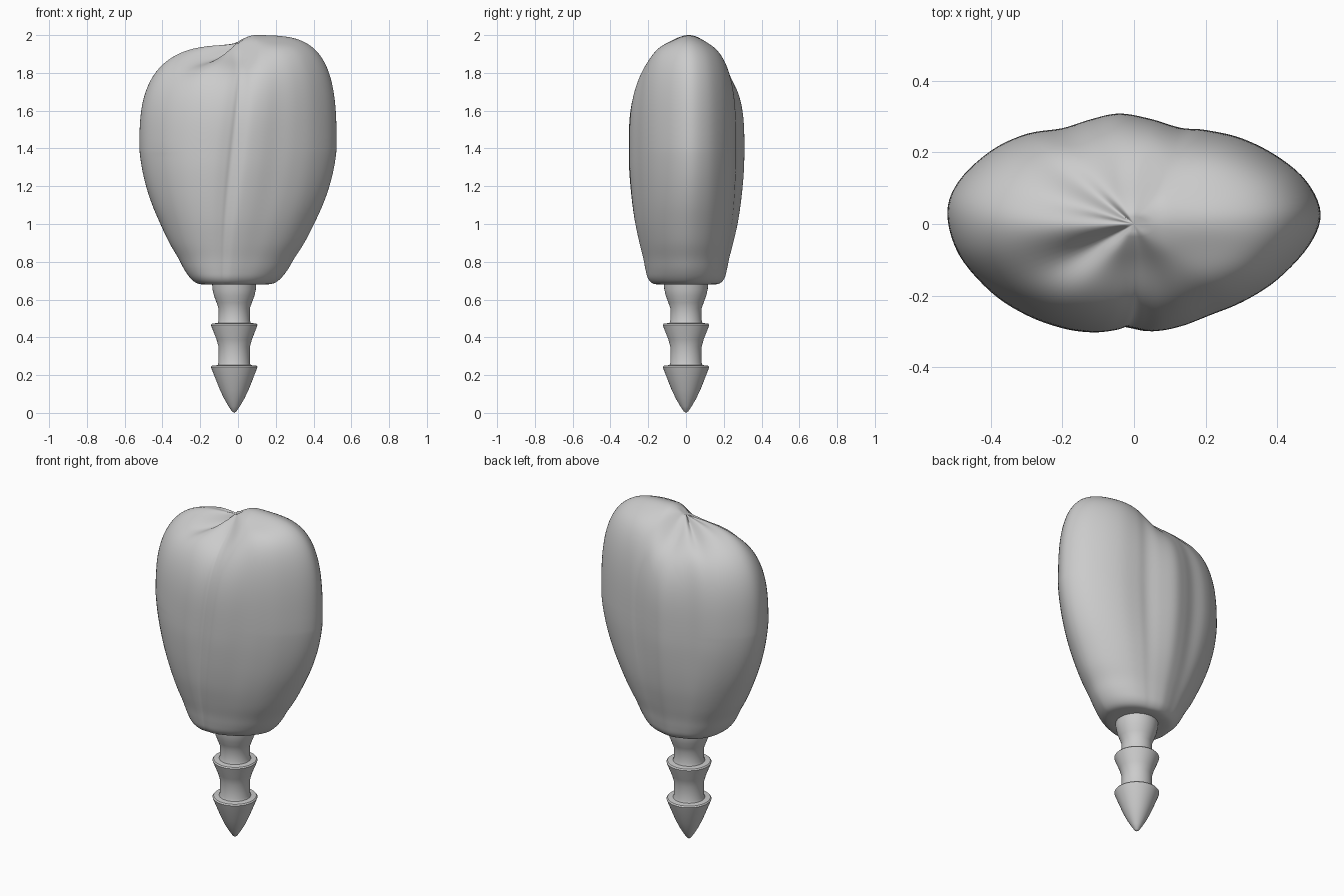
import bpy, bmesh, math
from mathutils import Vector

cube = bpy.data.objects.get("Cube")
if cube:
    bpy.data.objects.remove(cube, do_unlink=True)

grey = bpy.data.materials.new("light_grey")
grey.use_nodes = True
colour = (0.6, 0.6, 0.6, 1)
grey.diffuse_color = colour
grey.node_tree.nodes["Principled BSDF"].inputs["Base Color"].default_value = colour


def loft(name, rings, start, end, angle):
    """Skin a stack of closed rings and close both ends on a point."""
    bm = bmesh.new()
    rows = [[bm.verts.new(p) for p in ring] for ring in rings]
    n = len(rows[0])
    for low, high in zip(rows, rows[1:]):
        for i in range(n):
            j = (i + 1) % n
            bm.faces.new((low[i], low[j], high[j], high[i]))
    first, last = bm.verts.new(start), bm.verts.new(end)
    for i in range(n):
        j = (i + 1) % n
        bm.faces.new((first, rows[0][j], rows[0][i]))
        bm.faces.new((last, rows[-1][i], rows[-1][j]))
    bmesh.ops.recalc_face_normals(bm, faces=bm.faces)
    mesh = bpy.data.meshes.new(name)
    bm.to_mesh(mesh)
    bm.free()
    mesh.materials.append(grey)
    obj = bpy.data.objects.new(name, mesh)
    bpy.context.collection.objects.link(obj)
    bpy.ops.object.select_all(action="DESELECT")
    obj.select_set(True)
    bpy.context.view_layer.objects.active = obj
    bpy.ops.object.shade_smooth_by_angle(angle=math.radians(angle))
    return obj


def spline(a, b, c, d, t):
    return 0.5 * (2 * b + (c - a) * t + (2 * a - 5 * b + 4 * c - d) * t * t
                  + (3 * b - a - 3 * c + d) * t ** 3)


def smooth(lo, hi, v):
    t = min(1, max(0, (v - lo) / (hi - lo)))
    return t * t * (3 - 2 * t)


# Crown outline at its widest, with shallow lengthwise grooves
outline = [Vector(p) for p in (
    (.522, .03), (.482, .12), (.4, .19), (.3, .24), (.2, .263), (.13, .269),
    (.05, .293), (-.04, .309), (-.12, .293), (-.2, .268), (-.3, .252),
    (-.4, .205), (-.49, .12), (-.522, .03), (-.49, -.085), (-.4, -.19),
    (-.3, -.255), (-.2, -.291), (-.12, -.303), (-.06, -.297), (-.03, -.288),
    (0, -.292), (.05, -.3), (.12, -.287), (.2, -.257), (.3, -.217),
    (.4, -.155), (.49, -.06))]
n = len(outline)
section = [spline(*(outline[(i + k) % n] for k in (-1, 0, 1, 2)), s / 5)
           for i in range(n) for s in range(5)]


def rounded(p, amount):
    """Fade the grooves of an outline point towards a plain oval."""
    a = math.atan2(p.y / .295, p.x / .522)
    return p.lerp(Vector((.522 * math.cos(a), .295 * math.sin(a))), amount)


# Lower crown: height, width scale, depth scale
flare = [Vector(p) for p in (
    (.68, .22, .4), (.68, .32, .51), (.688, .395, .61), (.715, .46, .685),
    (.76, .525, .725), (.82, .59, .765), (.9, .685, .83), (1, .78, .9),
    (1.1, .865, .945), (1.2, .93, .975), (1.3, .975, .995), (1.4, 1, 1),
    (1.5, 1, 1))]


def slant(x, y, z):
    """Lean the front groove without moving the sides."""
    lean = .12 * (z - 1.4) * max(0, 1 - (x / .52) ** 2) * max(0, -y / .3)
    return Vector((x + lean, y, z))


def top_point(p, s):
    """Domed top: high on one side, pinched at the centre by folds."""
    fade = 1 - smooth(.3, 1, s)
    p = rounded(p, .5 * fade)
    x, y = p.x * s, p.y * s
    side = math.cos(math.atan2(p.y, p.x))
    along = 4.5 if side > 0 else 2.8
    power = 1.5 + (along - 1.5) * side * side
    height = .555 + .045 * smooth(-.05, .09, x)
    z = 1.4 + height * max(0, 1 - s ** power) ** .34
    # narrow the ridge from front to back
    z -= .045 * (1 - math.exp(-(y - .015) ** 2 / .01)) * fade
    r, a = math.hypot(x, y), math.atan2(y, x) % math.tau
    bump = r / .13 * math.exp(1 - r / .13)
    for fold, depth, width in ((3.6, .05, .25), (2.5, .03, .2), (3.0, .01, .15)):
        z -= depth * bump * math.exp(-((a - fold) / width) ** 2)
    return slant(x, y, z)


rings = []
for i in range(len(flare) - 2):
    for t in (0, .25, .5, .75):
        z, w, d = spline(flare[max(i - 1, 0)], flare[i], flare[i + 1], flare[i + 2], t)
        soft = [rounded(p, .7 * (1 - smooth(.7, 1.35, z))) for p in section]
        rings.append([slant(p.x * w - .02 * (1 - w), p.y * d, z) for p in soft])
steps = 44
for k in range(steps):
    s = math.cos(math.pi / 2 * k / steps) ** .8
    rings.append([top_point(p, s) for p in section])
loft("crown", rings, (-.02, 0, .68), (0, 0, 1.955), 60)

# Barbed post turned from a profile of radius and height
profile = [(.012, .008), (.03, .035), (.055, .078), (.077, .125), (.093, .165),
           (.121, .236), (.123, .243), (.117, .25), (.087, .253), (.083, .265),
           (.083, .35), (.094, .39), (.121, .458), (.123, .466), (.117, .473),
           (.087, .476), (.083, .49), (.083, .555), (.094, .585), (.107, .62),
           (.115, .655), (.118, .7)]
sides = [math.tau * i / 64 for i in range(64)]
post = [[(r * math.cos(a) - .02, r * math.sin(a), z) for a in sides] for r, z in profile]
loft("barbed_post", post, (-.02, 0, 0), (-.02, 0, .7), 35)
